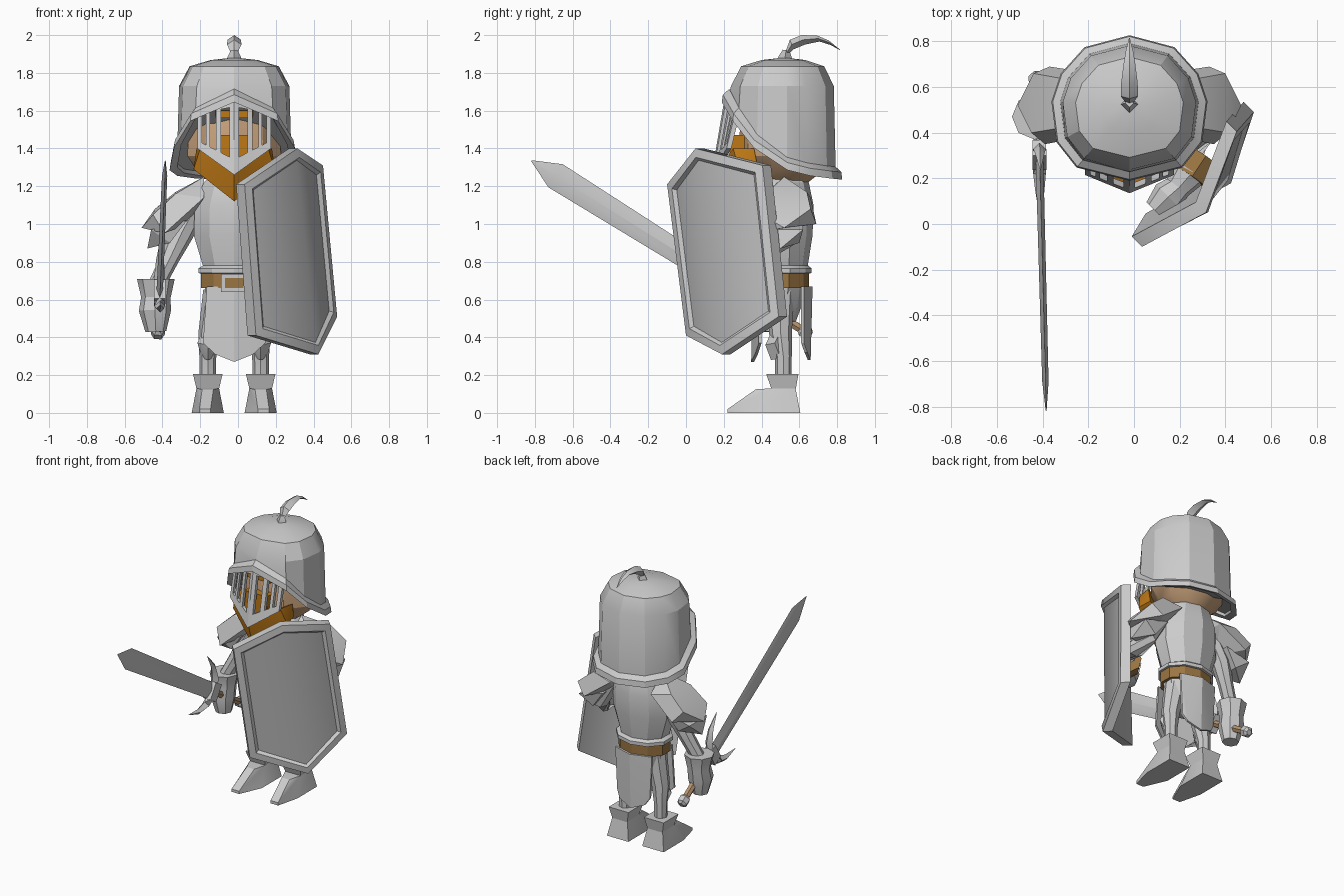
import bpy, bmesh, math
from mathutils import Vector as V

if "Cube" in bpy.data.objects:
    bpy.data.objects.remove(bpy.data.objects["Cube"])

CX = -0.02  # body centre line


def mat(name, r, g, b):
    m = bpy.data.materials.new(name)
    m.diffuse_color = (r, g, b, 1)
    m.use_nodes = True
    m.node_tree.nodes["Principled BSDF"].inputs["Base Color"].default_value = m.diffuse_color
    return m


STEEL = mat("steel", 0.60, 0.60, 0.60)
PANEL = mat("dark_steel", 0.50, 0.50, 0.50)
LEATHER = mat("brown_leather", 0.33, 0.18, 0.055)
GRIP = mat("tan_grip", 0.48, 0.30, 0.16)
SKIN = mat("skin", 0.58, 0.36, 0.20)
HAIR = mat("orange_hair", 0.52, 0.19, 0.008)


def finish(name, bm, *mats, angle=25):
    bmesh.ops.recalc_face_normals(bm, faces=bm.faces)
    me = bpy.data.meshes.new(name)
    bm.to_mesh(me)
    bm.free()
    ob = bpy.data.objects.new(name, me)
    bpy.context.collection.objects.link(ob)
    for m in mats:
        me.materials.append(m)
    bpy.ops.object.select_all(action='DESELECT')
    ob.select_set(True)
    bpy.context.view_layer.objects.active = ob
    bpy.ops.object.shade_smooth_by_angle(angle=math.radians(angle))
    return ob


def add_hull(bm, pts):
    vs = [bm.verts.new(p) for p in pts]
    r = bmesh.ops.convex_hull(bm, input=vs)
    junk = [v for v in r["geom_interior"] + r["geom_unused"] if isinstance(v, bmesh.types.BMVert)]
    bmesh.ops.delete(bm, geom=list(set(junk)), context='VERTS')


def hull(name, pts, m):
    bm = bmesh.new()
    add_hull(bm, pts)
    bmesh.ops.dissolve_limit(bm, angle_limit=0.02, verts=bm.verts, edges=bm.edges)
    return finish(name, bm, m)


def box(name, lo, hi, m):
    return hull(name, [(x, y, z) for x in (lo[0], hi[0]) for y in (lo[1], hi[1]) for z in (lo[2], hi[2])], m)


def loft(name, rings, m, caps=True, loop=False):
    bm = bmesh.new()
    rs = [[bm.verts.new(p) for p in r] for r in rings]
    n = len(rs[0])
    pairs = list(zip(rs, rs[1:])) + ([(rs[-1], rs[0])] if loop else [])
    for a, b in pairs:
        for i in range(n):
            bm.faces.new((a[i], a[(i + 1) % n], b[(i + 1) % n], b[i]))
    if caps:
        bm.faces.new(rs[0])
        bm.faces.new(rs[-1])
    return finish(name, bm, m)


def oval(cx, cy, z, rx, ry, n=10):
    return [(cx + rx * math.sin(2 * math.pi * i / n), cy - ry * math.cos(2 * math.pi * i / n), z) for i in range(n)]


def limb(name, pts, radii, m, n=8):
    pts = [V(p) for p in pts]
    rings = []
    for i, p in enumerate(pts):
        t = (pts[min(i + 1, len(pts) - 1)] - pts[max(i - 1, 0)]).normalized()
        u = t.cross(V((0, 1, 0.01)) if abs(t.y) < 0.9 else V((1, 0, 0))).normalized()
        w = t.cross(u)
        rings.append([p + radii[i] * (u * math.cos(k * math.tau / n) + w * math.sin(k * math.tau / n)) for k in range(n)])
    return loft(name, rings, m)


# Helmet: half plan (x, y, bottom height) from back to front, then mirrored
half = [(0, .785, 1.27), (.17, .74, 1.275), (.26, .64, 1.29), (.295, .535, 1.32),
        (.275, .38, 1.44), (.2, .285, 1.58), (0, .235, 1.68)]
plan = half + [(-x, y, z) for x, y, z in half[-2:0:-1]]


def helm_ring(s, zf):
    return [(CX + x * s, .52 + (y - .52) * s, zf(z)) for x, y, z in plan]


loft("helmet", [helm_ring(1.03, lambda z: z), helm_ring(.99, lambda z: 1.73),
                helm_ring(.80, lambda z: 1.835), helm_ring(.42, lambda z: 1.868),
                helm_ring(.05, lambda z: 1.88)], STEEL).data.polygons
loft("helmet_brim", [helm_ring(1.02, lambda z: z + .035), helm_ring(1.14, lambda z: z + .005),
                     helm_ring(1.16, lambda z: z - .035), helm_ring(1.02, lambda z: z - .02)],
     STEEL, caps=False, loop=True)

# Visor: bent grille of strips in (u, v) space
def visor(u, v, d):
    a = abs(u)
    lo = V((0, .135, 1.26)).lerp(V((.195, .215, 1.40)), a)
    hi = V((0, .205, 1.67)).lerp(V((.195, .265, 1.61)), a)
    p = lo.lerp(hi, v)
    return (CX + math.copysign(p.x, u), p.y + d, p.z)


bm = bmesh.new()
strips = [(0, .13, 0, 1), (.36, .5, 0, 1), (.66, .76, 0, 1), (.88, 1, 0, 1), (0, 1, 0, .2), (0, 1, .88, 1)]
for s in (1e-6, 1):
    for u0, u1, v0, v1 in strips:
        sg = 1 if s == 1 else -1
        add_hull(bm, [visor(sg * max(u, 1e-6), v, d) for u in (u0, u1) for v in (v0, v1) for d in (0, .025)])
finish("visor", bm, STEEL)

# Plume: knob and a curved feather
limb("plume_knob", [(CX, .525, 1.865), (CX, .525, 1.885), (CX, .53, 1.92)], [.04, .035, .018], STEEL, 4)
feather = [(.53, 1.90, .015, .01), (.56, 1.95, .038, .025), (.62, 1.975, .036, .025),
           (.70, 1.982, .026, .016), (.76, 1.96, .016, .012), (.815, 1.922, .002, .002)]
loft("plume", [[(CX - w, y, z), (CX, y - h * .4, z + h), (CX + w, y, z), (CX, y + h * .4, z - h)]
               for y, z, w, h in feather], STEEL)

# Head, brow and beard
loft("head", [oval(CX, .52, z, rx, ry, 10) for z, rx, ry in
              ((1.2, .10, .1), (1.27, .2, .19), (1.36, .26, .24), (1.5, .255, .235), (1.64, .23, .2))], SKIN)
box("brow", (CX - .1, .255, 1.56), (CX + .1, .33, 1.60), HAIR)
box("moustache", (CX - .09, .23, 1.33), (CX + .09, .32, 1.47), HAIR)
bm = bmesh.new()
for s in (-1, 1):
    add_hull(bm, [(CX, .15, 1.27), (CX, .19, 1.12), (CX, .32, 1.16), (CX, .3, 1.3),
                  (CX + s * .18, .25, 1.40), (CX + s * .215, .28, 1.29), (CX + s * .2, .38, 1.30), (CX + s * .2, .36, 1.40)])
finish("beard", bm, HAIR)

# Torso, waist rim, belt, hips
loft("breastplate", [oval(CX, .50, z, rx, ry) for z, rx, ry in
                     ((.75, .165, .14), (.94, .225, .17), (1.1, .22, .175), (1.22, .17, .15), (1.29, .09, .1))], STEEL)
loft("waist_rim", [oval(CX, .50, z, rx, ry) for z, rx, ry in ((.785, .165, .14), (.765, .2, .165), (.74, .2, .165), (.735, .16, .13))], STEEL)
loft("belt", [oval(CX, .50, z, .185, .15) for z in (.66, .74)], LEATHER)
loft("hips", [oval(CX, .50, z, rx, ry) for z, rx, ry in ((.48, .11, .08), (.56, .15, .11), (.67, .165, .13))], STEEL)
box("buckle", (CX - .07, .335, .64), (CX + .07, .37, .735), STEEL)
box("buckle_centre", (CX - .05, .328, .66), (CX + .05, .336, .715), LEATHER)

# Tabard flaps, front and back, ridged on the centre line
for name, y0, y1, w, bottom in (("front_flap", .345, .385, .165, .27), ("back_flap", .645, .61, .13, .28)):
    bm = bmesh.new()
    for s in (-1, 1):
        out = [(0, y0 + .01, .67), (.145, y1, .67), (w, y1, .37), (.1, (y0 + y1) / 2, bottom + .04), (0, y0, bottom)]
        add_hull(bm, [(CX + s * x, y + d, z) for x, y, z in out for d in (0, .015)])
    finish(name, bm, STEEL)

# Legs, knee guards and boots
for side, s in (("left", -1), ("right", 1)):
    x = CX + s * .14
    limb(side + "_leg", [(CX + s * .09, .50, .64), (x - s * .01, .50, .42), (x, .515, .3), (x, .515, .17)],
         [.075, .06, .045, .042], STEEL)
    hull(side + "_knee", [(x, .42, .36), (x, .45, .28), (x, .46, .445), (x - .055, .47, .37), (x + .055, .47, .37),
                          (x - .03, .5, .29), (x + .03, .5, .29), (x - .03, .5, .43), (x + .03, .5, .43)], STEEL)
    rect = lambda w, y0, y1, z: [(x - w, y0, z), (x + w, y0, z), (x + w, y1, z), (x - w, y1, z)]
    loft(side + "_boot_cuff", [rect(.058, .455, .58, .12), rect(.078, .425, .595, .205)], STEEL)
    hull(side + "_boot", rect(.085, .38, .605, 0) + rect(.06, .45, .58, .13) + rect(.03, .37, .4, .125)
         + [(x + s * .015 + d, .22, z) for d in (-.03, .03) for z in (0, .02)], STEEL)
    # Pauldron with a smaller lower plate
    top = [(.16, .52, 1.25), (.16, .39, 1.14), (.16, .66, 1.14), (.31, .42, 1.16), (.31, .64, 1.17), (.43, .40, 1.05),
           (.42, .66, 1.08), (.49, .52, .98), (.37, .35, .95), (.35, .69, 1.0), (.25, .5, 1.0)]
    low = [(.25, .42, 1.02), (.25, .62, 1.02), (.44, .42, .97), (.44, .62, .97), (.46, .5, .87), (.34, .44, .9), (.34, .6, .9)]
    hull(side + "_pauldron", [(CX + s * a, b, c) for a, b, c in top], STEEL)
    hull(side + "_arm_plate", [(CX + s * a, b, c) for a, b, c in low], STEEL)

# Arms and gauntlets
limb("sword_arm", [(-.23, .52, 1.08), (-.30, .52, .95), (-.36, .50, .82), (-.43, .47, .68)], [.06, .065, .05, .045], STEEL)
limb("sword_gauntlet", [(-.435, .47, .71), (-.435, .47, .61), (-.44, .46, .54), (-.435, .46, .43)], [.1, .078, .085, .055], STEEL)
limb("shield_arm", [(.22, .52, 1.08), (.32, .52, .92), (.35, .43, .85), (.25, .25, .86), (.19, .17, .87)],
     [.06, .065, .06, .05, .05], STEEL)
limb("shield_gauntlet", [(.24, .23, .86), (.19, .16, .87), (.15, .12, .87), (.09, .06, .87)], [.085, .06, .075, .05], STEEL)
limb("shield_strap", [(.30, .30, .85), (.24, .21, .86)], [.088, .088], LEATHER)

# Sword, laid out along its axis a and across it p
def sw(a, p, x=0):
    return (-.415 + .0225 * a + x, .31 - .848 * a + .53 * p, .63 + .53 * a + .848 * p)


def blade_ring(a, w, t):
    return [sw(a, -w), sw(a, 0, t), sw(a, w), sw(a, 0, -t)]


loft("blade", [blade_ring(0, .055, .017), blade_ring(1.18, .072, .014), blade_ring(1.33, .003, .002)], STEEL)
limb("grip", [sw(0, 0), sw(-.36, 0)], [.024, .024], GRIP, 6)
limb("pommel", [sw(-.34, 0), sw(-.36, 0), sw(-.40, 0), sw(-.415, 0)], [.02, .038, .038, .02], STEEL, 6)
hull("guard", [sw(a, p, x) for a in (-.03, .05) for p in (-.06, .06) for x in (-.03, .03)], STEEL)
for side, s in (("upper", 1), ("lower", -1)):
    limb(side + "_guard_spike", [sw(.01, s * .04), sw(.04, s * .1), sw(.1, s * .155), sw(.21, s * .2)],
         [.03, .028, .02, .002], STEEL, 4)

# Shield: six-cornered, bent down the middle, with a sunken panel
outer = [V(p) for p in ((.035, -.10, 1.21), (.315, .05, 1.40), (.45, .405, 1.31),
                        (.525, .49, .51), (.425, .19, .31), (.095, 0, .41))]
bm = bmesh.new()
a = [bm.verts.new(p) for p in outer]
b = [bm.verts.new(p + V((-.045, .045, 0))) for p in outer]
faces = [bm.faces.new([a[i] for i in q]) for q in ((0, 1, 4, 5), (1, 2, 3, 4))]
for q in ((0, 1, 4, 5), (1, 2, 3, 4)):
    bm.faces.new([b[i] for i in q[::-1]])
for i in range(6):
    j = (i + 1) % 6
    bm.faces.new((a[i], b[i], b[j], a[j]))
bmesh.ops.recalc_face_normals(bm, faces=bm.faces)
bmesh.ops.inset_region(bm, faces=faces, thickness=.045, use_even_offset=True)
bmesh.ops.inset_region(bm, faces=faces, thickness=.015, depth=-.02, use_even_offset=True)
for f in faces:
    f.material_index = 1
finish("shield", bm, STEEL, PANEL, angle=48)
